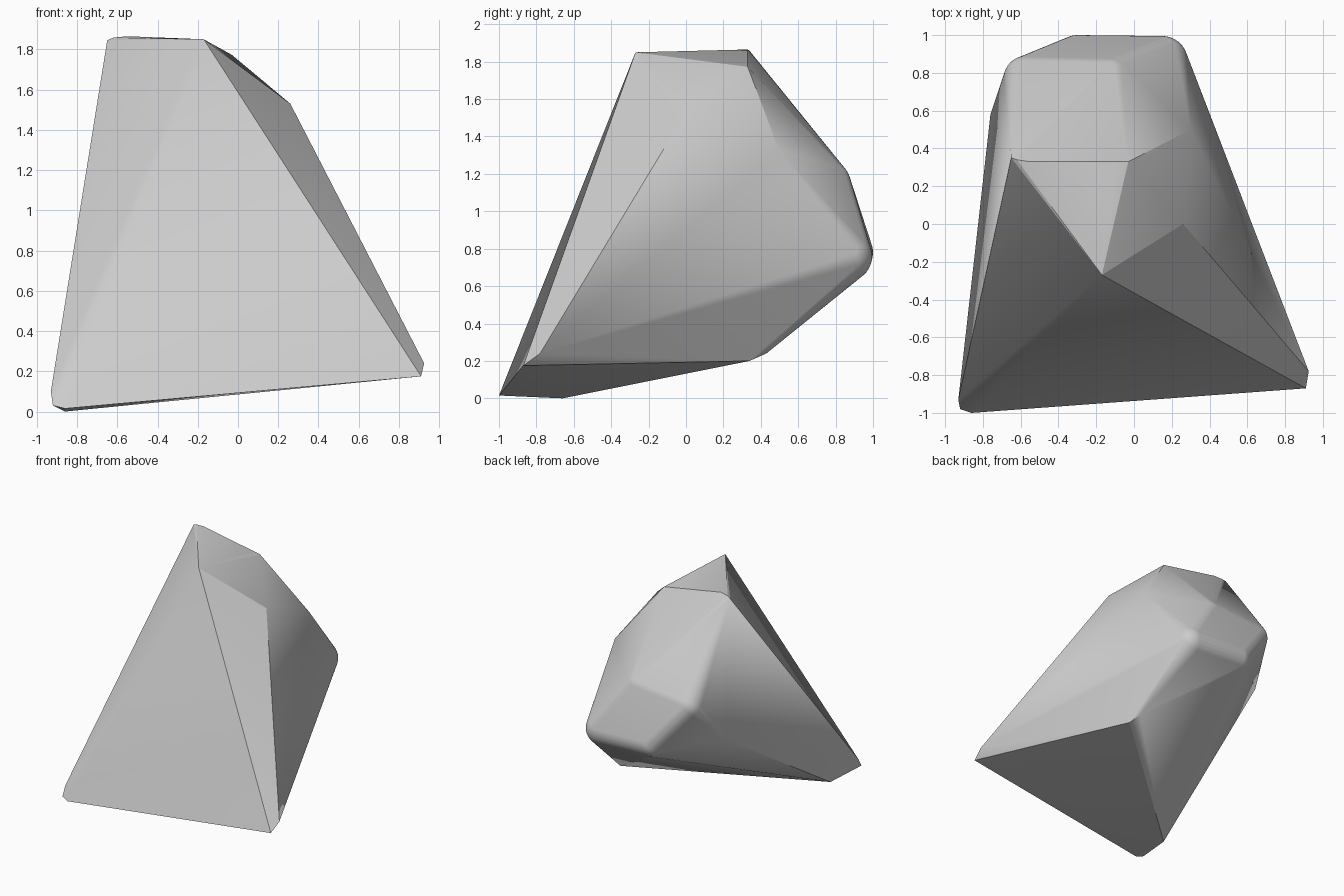
import bpy, bmesh, math
from mathutils import Matrix

if "Cube" in bpy.data.objects:
    bpy.data.objects.remove(bpy.data.objects["Cube"])

# sharp corners of the cut stone
corners = [
    # top ridge and right shoulder
    (-.17, -.27, 1.85), (-.65, .35, 1.845), (-.62, .34, 1.858), (-.55, .33, 1.865),
    (-.1, .315, 1.79), (-.03, .33, 1.772), (.26, 0, 1.53), (.3, .5, 1.32),
    # blunt front left foot
    (-.92, -.98, .03), (-.86, -1, .015), (-.93, -.93, .1), (-.86, -.66, 0),
    # blunt front right foot
    (.91, -.87, .175), (.925, -.78, .24),
    # underside and left flank
    (.33, .34, .2), (.3, .43, .24), (-.76, .58, .8),
]
# worn round corners at the back: x, y, z, radius
rounds = [
    (.15, .86, .76, .135), (-.3, .875, .78, .125),
    (-.57, .77, 1.11, .12), (-.12, .76, 1.15, .12),
]

# wrap everything in one convex skin
bm = bmesh.new()
for c in corners:
    bm.verts.new(c)
for x, y, z, r in rounds:
    bmesh.ops.create_icosphere(bm, subdivisions=4, radius=r,
                               matrix=Matrix.Translation((x, y, z)))
bmesh.ops.delete(bm, geom=bm.faces[:], context='FACES_ONLY')
bmesh.ops.delete(bm, geom=bm.edges[:], context='EDGES_FACES') if not bm.verts else None
cloud = [v.co.copy() for v in bm.verts]
bm.free()

bm = bmesh.new()
for co in cloud:
    bm.verts.new(co)
bmesh.ops.convex_hull(bm, input=bm.verts[:])
bmesh.ops.delete(bm, geom=[v for v in bm.verts if not v.link_faces], context='VERTS')
bmesh.ops.recalc_face_normals(bm, faces=bm.faces[:])

mesh = bpy.data.meshes.new("stone")
bm.to_mesh(mesh)
bm.free()
stone = bpy.data.objects.new("stone", mesh)
bpy.context.collection.objects.link(stone)

# soft shading with the hard ridges kept
bpy.context.view_layer.objects.active = stone
stone.select_set(True)
bpy.ops.object.shade_smooth_by_angle(angle=math.radians(20))
